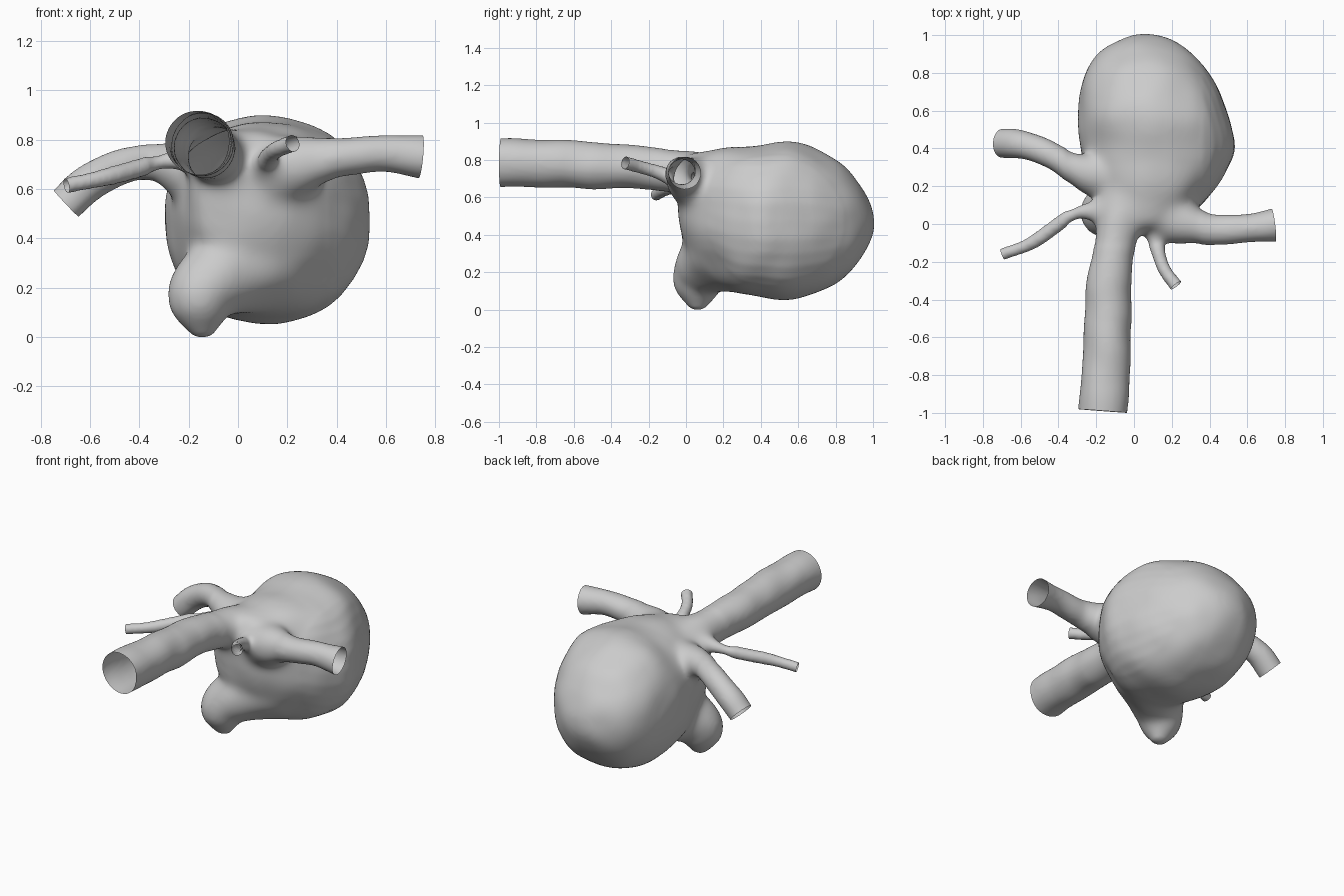
import bpy, bmesh, math
from mathutils import Vector, noise

cube = bpy.data.objects.get("Cube")
if cube:
    bpy.data.objects.remove(cube, do_unlink=True)

SIDES = 32
ANGLES = [k * math.tau / SIDES for k in range(SIDES)]


def spline(points, steps=6):
    """Catmull-Rom interpolation through tuples of any length."""
    pts = [Vector(p) for p in points]
    pts = [pts[0] * 2 - pts[1]] + pts + [pts[-1] * 2 - pts[-2]]
    out = []
    for a, b, c, d in zip(pts, pts[1:], pts[2:], pts[3:]):
        for i in range(steps):
            t = i / steps
            out.append((b * 2 + (c - a) * t + (a * 2 - b * 5 + c * 4 - d) * t * t
                        + (b * 3 - a - c * 3 + d) * t ** 3) / 2)
    return out + [pts[-2]]


def full(value):
    """Squares a circle slightly."""
    return math.copysign(abs(value) ** 0.9, value)


def loft(bm, rings):
    """Closed skin over a list of rings."""
    rows = [[bm.verts.new(co) for co in ring] for ring in rings]
    for a, b in zip(rows, rows[1:]):
        for i in range(SIDES):
            j = (i + 1) % SIDES
            bm.faces.new((a[i], a[j], b[j], b[i]))
    bm.faces.new(rows[0][::-1])
    bm.faces.new(rows[-1])


def tube(bm, points, extend=0.06):
    """Round tube through (x, y, z, radius), run on past its first point."""
    p0, p1 = Vector(points[0]), Vector(points[1])
    way = (p0.xyz - p1.xyz).normalized()
    tip = p0.xyz + way * extend
    path = [Vector((*tip, points[0][3]))] + spline(points)
    side = way.orthogonal()
    rings = []
    for i, p in enumerate(path):
        d = (path[min(i + 1, len(path) - 1)].xyz - path[max(i - 1, 0)].xyz).normalized()
        side = (side - d * side.dot(d)).normalized()
        up = d.cross(side)
        rings.append([p.xyz + (side * math.cos(a) + up * math.sin(a)) * p.w for a in ANGLES])
    loft(bm, rings)
    return p0.xyz, way, p0.w


bm = bmesh.new()

# Large sac: y, left and right limits, bottom and top limits
sac = [(-0.04, -0.12, 0.12, 0.5, 0.75), (0, -0.18, 0.24, 0.34, 0.82),
       (0.1, -0.21, 0.35, 0.21, 0.845), (0.25, -0.25, 0.47, 0.1, 0.87),
       (0.4, -0.285, 0.53, 0.07, 0.875), (0.55, -0.295, 0.505, 0.055, 0.9),
       (0.7, -0.285, 0.45, 0.09, 0.855), (0.82, -0.245, 0.38, 0.15, 0.785),
       (0.92, -0.17, 0.29, 0.25, 0.68), (0.98, -0.07, 0.19, 0.36, 0.58),
       (1.005, 0.03, 0.11, 0.44, 0.51)]
rings = []
for y, x0, x1, z0, z1 in spline(sac):
    rings.append([((x0 + x1) / 2 + (x1 - x0) / 2 * full(math.cos(a)), y,
                   (z0 + z1) / 2 + (z1 - z0) / 2 * full(math.sin(a))) for a in ANGLES])
loft(bm, rings)

# Small lobe, leaning out of the lower front of the sac
tube(bm, [(-0.138, 0.06, 0.015, 0.05), (-0.145, 0.06, 0.09, 0.11), (-0.15, 0.065, 0.18, 0.137),
          (-0.07, 0.12, 0.25, 0.17), (0.08, 0.25, 0.33, 0.24)], 0.02)

# Trunk and four branches, each starting at its open end
vessels = [
    [(-0.165, -0.99, 0.785, 0.127), (-0.147, -0.75, 0.783, 0.125), (-0.14, -0.5, 0.77, 0.122),
     (-0.13, -0.3, 0.765, 0.114), (-0.1, -0.1, 0.745, 0.11), (-0.07, 0.02, 0.72, 0.13),
     (0, 0.25, 0.62, 0.2)],
    [(0.74, -0.008, 0.73, 0.083), (0.6, -0.025, 0.743, 0.074), (0.47, -0.032, 0.732, 0.074),
     (0.35, -0.02, 0.72, 0.09), (0.2, 0.04, 0.68, 0.14), (0.05, 0.18, 0.6, 0.2)],
    [(0.222, -0.325, 0.785, 0.032), (0.165, -0.25, 0.765, 0.031), (0.132, -0.17, 0.74, 0.033),
     (0.115, -0.09, 0.71, 0.046), (0.1, 0.03, 0.66, 0.09)],
    [(-0.695, -0.16, 0.612, 0.033), (-0.55, -0.105, 0.643, 0.032), (-0.42, -0.015, 0.678, 0.033),
     (-0.3, 0.06, 0.712, 0.038), (-0.18, 0.07, 0.725, 0.07), (-0.05, 0.12, 0.7, 0.12)],
    [(-0.695, 0.425, 0.54, 0.075), (-0.605, 0.42, 0.625, 0.074), (-0.5, 0.39, 0.68, 0.067),
     (-0.4, 0.345, 0.705, 0.066), (-0.3, 0.29, 0.705, 0.083), (-0.2, 0.26, 0.67, 0.125),
     (0, 0.27, 0.6, 0.18)],
]
ends = [tube(bm, v) for v in vessels]
bmesh.ops.recalc_face_normals(bm, faces=bm.faces[:])

mesh = bpy.data.meshes.new("vessel_with_sac")
bm.to_mesh(mesh)
bm.free()
obj = bpy.data.objects.new("vessel_with_sac", mesh)
bpy.context.collection.objects.link(obj)

# Fuse everything into one skin
fuse = obj.modifiers.new("fuse", 'REMESH')
fuse.mode = 'VOXEL'
fuse.voxel_size = 0.012
graph = bpy.context.evaluated_depsgraph_get()
fused = bpy.data.meshes.new_from_object(obj.evaluated_get(graph))
obj.modifiers.clear()

bm = bmesh.new()
bm.from_mesh(fused)
bpy.data.meshes.remove(fused)

# Blend the junctions, with light smoothing on the vessels
core = [v for v in bm.verts if abs(v.co.x) < 0.36 and v.co.y > -0.12]
for verts, count in ((core, 40), (bm.verts[:], 5)):
    for _ in range(count):
        bmesh.ops.smooth_vert(bm, verts=verts, factor=0.5,
                              use_axis_x=True, use_axis_y=True, use_axis_z=True)

# Gentle organic unevenness
bm.normal_update()
for v in bm.verts:
    v.co += v.normal * (0.003 + 0.008 * noise.noise(v.co * 6))

# Open the vessel ends
for centre, way, radius in ends:
    faces = [f for f in bm.faces if (f.calc_center_median() - centre).length < radius + 0.1]
    edges = {e for f in faces for e in f.edges}
    verts = {v for f in faces for v in f.verts}
    bmesh.ops.bisect_plane(bm, geom=faces + list(edges) + list(verts), plane_co=centre,
                           plane_no=way, clear_outer=True)
for f in bm.faces:
    f.smooth = True
bm.to_mesh(mesh)
bm.free()

# Plain grey colour
grey = bpy.data.materials.new("light_grey")
grey.use_nodes = True
grey.diffuse_color = (0.6, 0.6, 0.6, 1)
grey.node_tree.nodes["Principled BSDF"].inputs["Base Color"].default_value = (0.6, 0.6, 0.6, 1)
mesh.materials.clear()
mesh.materials.append(grey)
